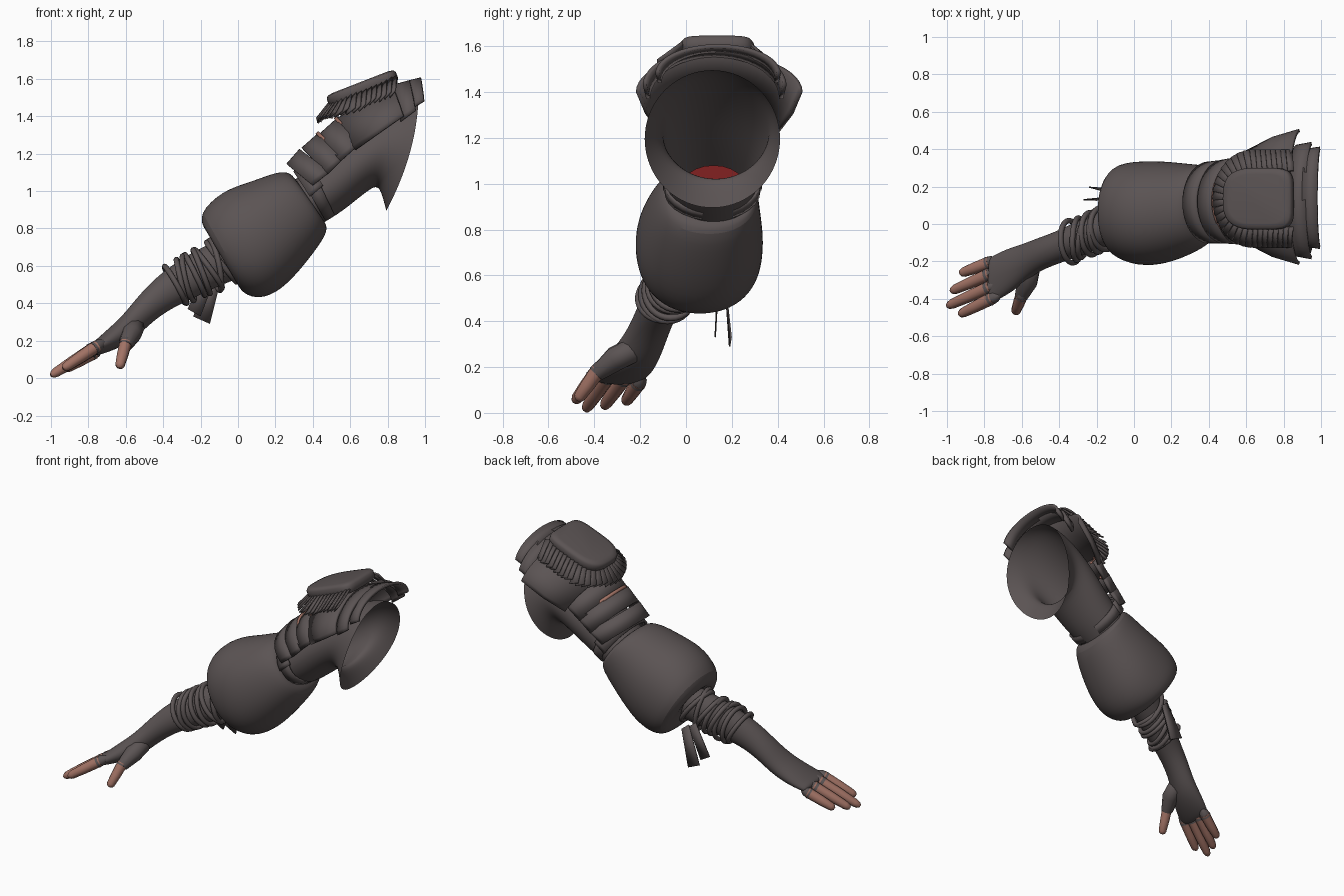
import bpy, bmesh, math, random
from mathutils import Vector

random.seed(4)
cube = bpy.data.objects.get("Cube")
if cube:
    bpy.data.objects.remove(cube)


def material(name, rgb):
    m = bpy.data.materials.new(name)
    m.use_nodes = True
    m.diffuse_color = (*rgb, 1)
    m.node_tree.nodes["Principled BSDF"].inputs["Base Color"].default_value = (*rgb, 1)
    return m


CLOTH = material("dark cloth", (0.105, 0.088, 0.088))
SKIN = material("skin", (0.36, 0.17, 0.13))
RED = material("red lining", (0.18, 0.012, 0.012))


def finish(name, bm, mat, angle=40, subdiv=0, thick=0):
    bmesh.ops.recalc_face_normals(bm, faces=bm.faces)
    me = bpy.data.meshes.new(name)
    bm.to_mesh(me)
    bm.free()
    ob = bpy.data.objects.new(name, me)
    bpy.context.collection.objects.link(ob)
    me.materials.append(mat)
    bpy.ops.object.select_all(action='DESELECT')
    ob.select_set(True)
    bpy.context.view_layer.objects.active = ob
    bpy.ops.object.shade_smooth_by_angle(angle=math.radians(angle))
    if thick:
        mod = ob.modifiers.new("thickness", 'SOLIDIFY')
        mod.thickness = thick
        mod.offset = 0
    if subdiv:
        ob.modifiers.new("smooth", 'SUBSURF').levels = subdiv
        ob.modifiers["smooth"].render_levels = subdiv
    return ob


def power(value, p):
    return math.copysign(abs(value) ** p, value)


def ring(spec, n, arch=False, p=1):
    """Points from (top x, top z, low x, low z, centre y, half width, side bow).
    A full ring spans top to low; an arch rises from low at its two ends."""
    tx, tz, lx, lz, yc, ry, *bow = spec
    cx, cz = (lx, lz) if arch else ((tx + lx) / 2, (tz + lz) / 2)
    pts = []
    for i in range(n + 1 if arch else n):
        t = math.pi * i / n * (1 if arch else 2)
        s, c = power(math.sin(t), p), power(math.cos(t), p)
        pts.append(Vector((cx + (tx - cx) * s + sum(bow) * c * c, yc + ry * c, cz + (tz - cz) * s)))
    return pts


def skin_rings(rings, closed=True, cap_end=False):
    bm = bmesh.new()
    rows = [[bm.verts.new(p) for p in r] for r in rings]
    n = len(rows[0])
    for a, b in zip(rows, rows[1:]):
        for i in range(n if closed else n - 1):
            j = (i + 1) % n
            bm.faces.new((a[i], a[j], b[j], b[i]))
    if cap_end:
        bm.faces.new(rows[-1])
    return bm


def loft(name, specs, cap=False, p=1):
    return finish(name, skin_rings([ring(s, 20, False, p) for s in specs], True, cap), CLOTH, 60, 2)


def arch(name, specs, mat=CLOTH, thick=0.018):
    return finish(name, skin_rings([ring(s, 24, True) for s in specs], False), mat, 40, 0, thick)


def tube(name, points, radii, mat, cyclic=False):
    cu = bpy.data.curves.new(name, 'CURVE')
    cu.dimensions = '3D'
    cu.bevel_depth = 1
    cu.bevel_resolution = 3
    cu.use_fill_caps = True
    sp = cu.splines.new('POLY')
    sp.points.add(len(points) - 1)
    sp.use_cyclic_u = cyclic
    sp.use_smooth = True
    for p, co, r in zip(sp.points, points, radii):
        p.co = (*co, 1)
        p.radius = r
    ob = bpy.data.objects.new(name, cu)
    bpy.context.collection.objects.link(ob)
    cu.materials.append(mat)


# Puffed elbow sleeve
loft("puffed_sleeve", [
    (-.10, .74, -.02, .56, .03, .09), (-.175, .78, .00, .485, .06, .18),
    (-.22, .88, .05, .435, .07, .255), (-.08, 1.01, .14, .42, .055, .285),
    (.06, 1.05, .26, .485, .06, .28), (.19, 1.10, .41, .67, .08, .243),
    (.27, 1.11, .49, .79, .105, .212), (.31, 1.06, .46, .84, .11, .18)], p=.93)

# Upper sleeve with flared lip at the shoulder opening
loft("upper_sleeve", [
    (.30, 1.06, .46, .83, .12, .18), (.45, 1.18, .56, .89, .12, .20),
    (.62, 1.33, .68, .99, .13, .225), (.82, 1.46, .74, 1.03, .13, .235),
    (.91, 1.495, .765, .995, .125, .255, .02), (.965, 1.50, .79, .89, .115, .30, .04)])
finish("sleeve_lining", skin_rings([ring((.45, 1.08, .54, .92, .12, .13), 20)], True, True), RED)

# Strap above the elbow, and the tile lapping over it
arm_strap = [(.325, 1.09, .465, .845, .115, .204), (.39, 1.14, .515, .875, .115, .207)]
finish("arm_strap", skin_rings([ring(s, 28) for s in arm_strap]), CLOTH, 40, 0, .012)
arch("strap_tile", [(.30, 1.10, .385, .97, .115, .208), (.37, 1.16, .455, 1.03, .118, .21)], CLOTH, .014)

# Overlapping upper arm plates, with coloured trim peeking out along their tops
arch("lower_arm_plate", [(.265, 1.14, .40, 1.03, .115, .21), (.335, 1.22, .49, 1.10, .12, .215)])
arch("middle_arm_plate", [(.345, 1.225, .48, 1.09, .12, .215), (.43, 1.30, .56, 1.17, .125, .225)])
arch("upper_arm_plate", [(.43, 1.29, .55, 1.16, .125, .225), (.53, 1.38, .65, 1.25, .13, .235)])
arch("middle_trim", [(.418, 1.304, .55, 1.17, .125, .205), (.434, 1.316, .57, 1.18, .125, .205)], SKIN, .012)
arch("upper_trim", [(.516, 1.384, .65, 1.24, .13, .212), (.53, 1.395, .66, 1.25, .13, .212)], SKIN, .012)

# Flaring shoulder plate and collar plates
arch("shoulder_plate", [(.53, 1.38, .63, 1.22, .145, .25), (.68, 1.47, .75, 1.305, .145, .315),
                        (.83, 1.56, .885, 1.40, .145, .355)])
arch("inner_collar", [(.83, 1.56, .87, 1.37, .125, .29), (.92, 1.585, .95, 1.43, .125, .305)])
arch("outer_collar", [(.90, 1.58, .93, 1.44, .14, .255), (.98, 1.60, .995, 1.48, .14, .265)])


# Shoulder pad, a sloping rounded slab
def on_pad(u, v, h):
    return Vector((.475 + u - h * .36, .135 + v, 1.49 + u * .39 + h))


def pad_ring(scale, h, n=40):
    pts = []
    for i in range(n):
        a = 2 * math.pi * i / n
        c, s = math.cos(a), math.sin(a)
        p = .4 if c > 0 else .7
        pts.append(on_pad(.185 + .185 * scale * power(c, p), .165 * scale * power(s, p), h))
    return pts


finish("shoulder_pad", skin_rings([pad_ring(.93, -.045), pad_ring(1, -.032), pad_ring(1, .002),
                                   pad_ring(.95, .015), pad_ring(.8, .02)], True, True), CLOTH, 50)

# Pleats fanning out around the pad
bm = bmesh.new()
SIDE, BEND, R = .21, .16 * math.pi, .15


def u_path(d):
    """Point and outward direction along the U-shaped edge of the pad."""
    if d < SIDE:
        return (.37 - d, -R), (0, -1)
    if d < SIDE + BEND:
        a = (d - SIDE) / BEND * math.pi
        return (.16 - R * math.sin(a), -R * math.cos(a)), (-math.sin(a), -math.cos(a))
    return (.16 + d - SIDE - BEND, R), (0, 1)


COUNT = 34
step = (2 * SIDE + BEND) / COUNT
for k in range(COUNT):
    quad = []
    drop = .09 + random.uniform(-.008, .008)
    for side, lift in ((-.1, .006), (1.3, -.006)):
        (u, v), (du, dv) = u_path(max(0, min((k + side) * step, 2 * SIDE + BEND)))
        top = on_pad(u, v, lift - .022)
        quad.append((top, top + Vector((du * .06 - .01, dv * .11, -drop + lift))))
    (a, b), (c, d) = quad
    bm.faces.new([bm.verts.new(p) for p in (a, b, d, c)])
finish("shoulder_pleats", bm, CLOTH, 30, 0, .01)

# Forearm and gloved hand
loft("forearm_and_palm", [
    (-.02, .78, .08, .56, .04, .10), (-.20, .70, -.11, .49, -.02, .105),
    (-.35, .61, -.25, .42, -.08, .095), (-.46, .52, -.38, .36, -.13, .087),
    (-.55, .42, -.48, .28, -.165, .09), (-.62, .33, -.56, .20, -.21, .105),
    (-.71, .25, -.66, .15, -.26, .126), (-.765, .20, -.75, .12, -.295, .125),
    (-.785, .185, -.775, .125, -.305, .118)], cap=True)

# Fingers: bare tips emerging from short glove openings
fingers = {"little": ((-.77, -.205, .135), (-.93, -.265, .045)),
           "ring": ((-.77, -.268, .155), (-.98, -.36, .025)),
           "middle": ((-.765, -.335, .165), (-1.0, -.44, .013)),
           "index": ((-.755, -.395, .17), (-.935, -.485, .05)),
           "thumb": ((-.60, -.38, .19), (-.635, -.475, .055))}
for name, (base, tip) in fingers.items():
    a, b = Vector(base), Vector(tip)
    along = [a.lerp(b, t) for t in (0, .5, .88, .96, 1)]
    tube(name + "_finger", along, (.034, .031, .026, .02, .009), SKIN)
    tube(name + "_glove_opening", [a.lerp(b, t) for t in (-.22, -.1, .1)], (.012, .03, .0355), CLOTH)
tube("thumb_base", [(-.57, -.19, .30), (-.555, -.24, .27), (-.57, -.31, .235), (-.602, -.385, .175)],
     (.02, .055, .055, .037), CLOTH)

# Cords wound around the forearm
for k in range(8):
    t = k / 7
    tilt = random.uniform(-.035, .035)
    spec = (-.395 + .26 * t + tilt, .595 + .15 * t + tilt * .6,
            -.28 + .24 * t - tilt, .405 + .09 * t - tilt * .6, -.095 + .10 * t, .113)
    pts = ring(spec, 32)
    skew = random.uniform(-.025, .025)
    for i, p in enumerate(pts):
        p.x += skew * math.cos(2 * math.pi * i / 32)
    tube("forearm_cord_%d" % (k + 1), pts, [.015] * 32, CLOTH, True)

# Hanging ribbon tails
tails = [((-.14, .17, .57), (-.09, .175, .53), (-.15, .19, .29), (-.24, .197, .33)),
         ((-.17, .14, .58), (-.12, .14, .54), (-.20, .127, .33), (-.27, .13, .37))]
for k, corners in enumerate(tails):
    bm = bmesh.new()
    bm.faces.new([bm.verts.new(p) for p in corners])
    finish("ribbon_tail_%d" % (k + 1), bm, CLOTH, 30, 0, .006)
